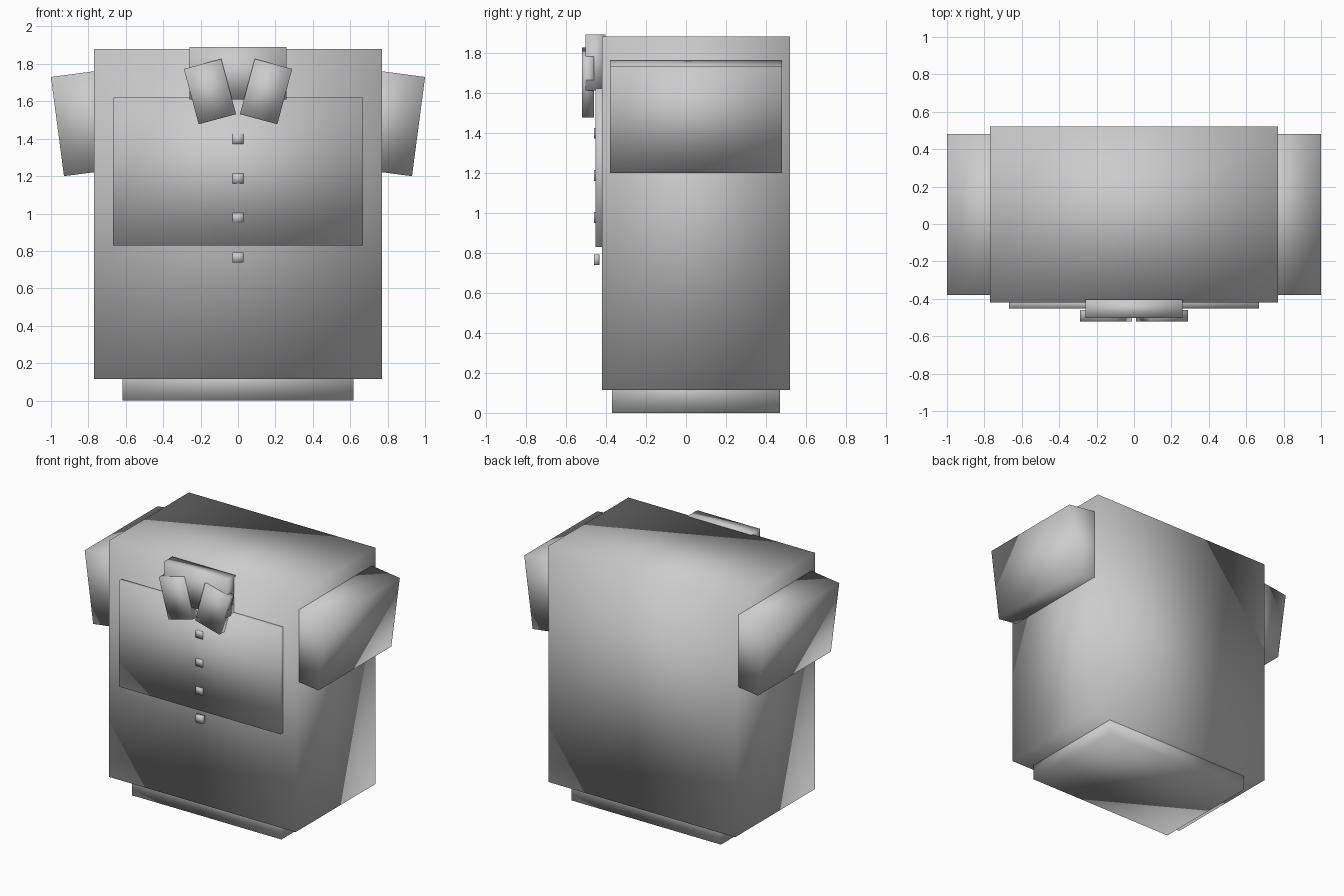
import bpy
from math import radians

if "Cube" in bpy.data.objects:
    bpy.data.objects.remove(bpy.data.objects["Cube"])


def box(name, x, y, z, tilt=0.0):
    """Soft-shaded box from (min, max) ranges, tilted in the front plane about its centre."""
    centre = [(a + b) / 2 for a, b in (x, y, z)]
    size = [b - a for a, b in (x, y, z)]
    bpy.ops.mesh.primitive_cube_add(size=1, location=centre)
    ob = bpy.context.object
    ob.name = name
    ob.data.name = name
    ob.scale = size
    bpy.ops.object.transform_apply(location=False, rotation=False, scale=True)
    bpy.ops.object.shade_smooth()
    ob.rotation_euler.y = radians(tilt)
    return ob


def pair(name, cx, cz, w, h, y, tilt):
    """Mirrored left and right tilted boxes."""
    for side, s in (("right", 1), ("left", -1)):
        box(f"{name}_{side}", (s * cx - w / 2, s * cx + w / 2), y,
            (cz - h / 2, cz + h / 2), s * tilt)


# Shirt body, lower hem and chest panel
box("shirt_body", (-0.77, 0.77), (-0.42, 0.52), (0.115, 1.88))
box("hem", (-0.618, 0.618), (-0.37, 0.47), (0.0, 0.2))
box("chest_panel", (-0.667, 0.667), (-0.453, -0.40), (0.83, 1.62))

# Short sleeves, angled outwards at the top
pair("sleeve", 0.767, 1.491, 0.40, 0.535, (-0.38, 0.48), 7.5)

# Collar band and its two flaps
box("collar_band", (-0.26, 0.26), (-0.503, -0.403), (1.61, 1.89))
pair("collar_flap", 0.15, 1.652, 0.207, 0.306, (-0.52, -0.46), 15)

# Row of buttons
for i in range(4):
    z = 1.398 - 0.211 * i
    box(f"button_{i + 1}", (-0.03, 0.03), (-0.461, -0.433), (z - 0.027, z + 0.027))
